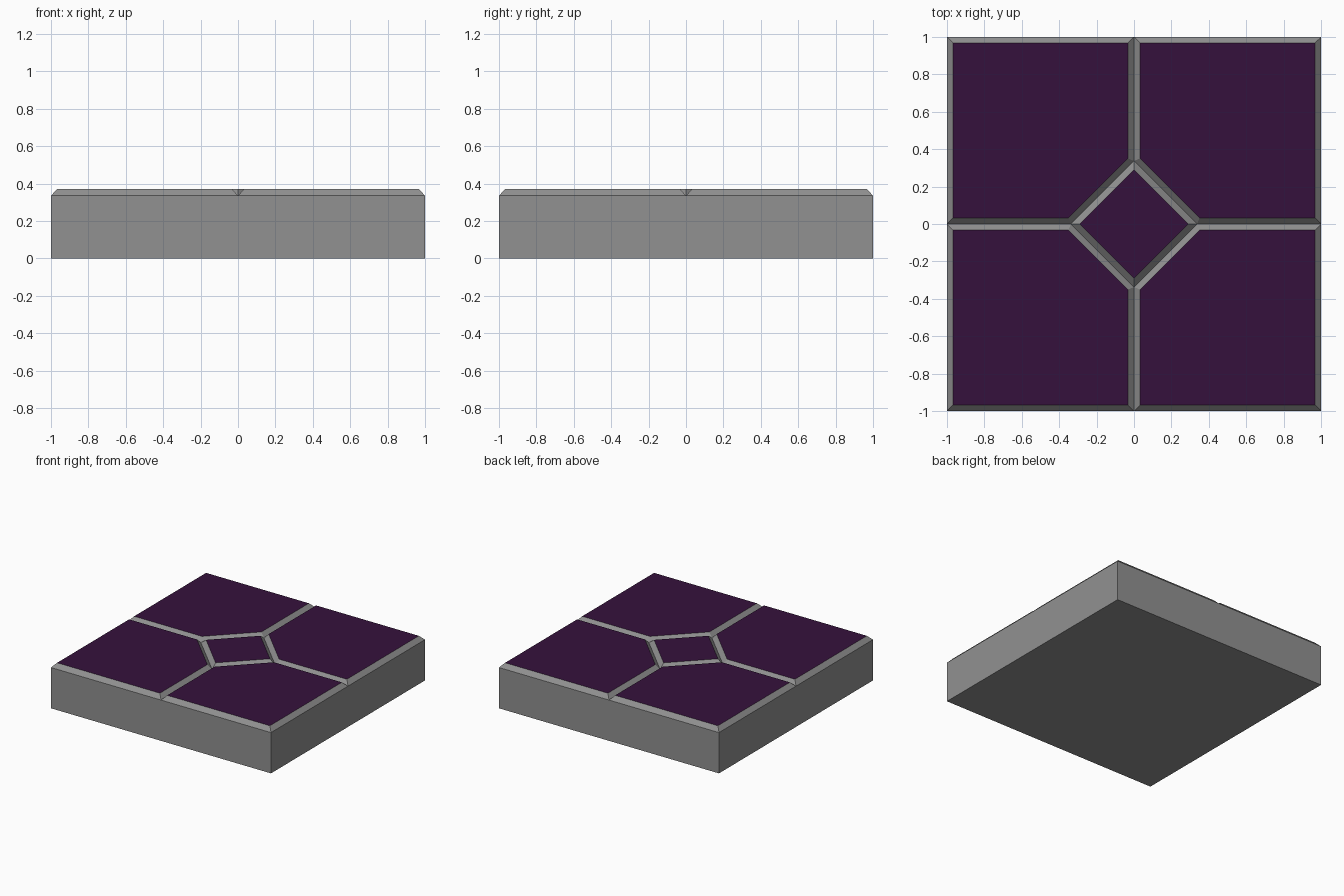
import bpy, bmesh
from math import pi
from mathutils import Matrix, Vector

if "Cube" in bpy.data.objects:
    bpy.data.objects.remove(bpy.data.objects["Cube"])

RIM, TOP, INSET, R = 0.335, 0.37, 0.033, 0.337

purple = bpy.data.materials.new("purple_tile")
purple.diffuse_color = (0.036, 0.0057, 0.045, 1)
purple.use_nodes = True
purple.node_tree.nodes["Principled BSDF"].inputs["Base Color"].default_value = purple.diffuse_color
grey = bpy.data.materials.new("grey_stone")
grey.diffuse_color = (0.283, 0.283, 0.283, 1)
grey.use_nodes = True
grey.node_tree.nodes["Principled BSDF"].inputs["Base Color"].default_value = grey.diffuse_color


def inset_outline(pts, d):
    # Mitred inward offset of a counter-clockwise convex outline
    out = []
    for i, p in enumerate(pts):
        e1 = (p - pts[i - 1]).normalized()
        e2 = (pts[(i + 1) % len(pts)] - p).normalized()
        n1, n2 = Vector((-e1.y, e1.x)), Vector((-e2.y, e2.x))
        out.append(p + (n1 + n2) * d / (1 + n1.dot(n2)))
    return out


def add_prism(name, low, high, z0, z1, top=False, bottom=False):
    bm = bmesh.new()
    a = [bm.verts.new((p.x, p.y, z0)) for p in low]
    b = [bm.verts.new((p.x, p.y, z1)) for p in high]
    n = len(a)
    for i in range(n):
        j = (i + 1) % n
        bm.faces.new((a[i], a[j], b[j], b[i]))
    if top:
        bm.faces.new(b).material_index = 1
    if bottom:
        bm.faces.new(a[::-1])
    me = bpy.data.meshes.new(name)
    me.materials.append(grey)
    me.materials.append(purple)
    bm.to_mesh(me)
    bm.free()
    ob = bpy.data.objects.new(name, me)
    bpy.context.collection.objects.link(ob)
    return ob


def outline(*pts):
    return [Vector(p) for p in pts]


# Base slab, its top covered by the tiles
square = outline((-1, -1), (1, -1), (1, 1), (-1, 1))
add_prism("base_slab", square, square, 0, RIM, bottom=True)

# Centre diamond tile with sloped edges
diamond = outline((R, 0), (0, R), (-R, 0), (0, -R))
add_prism("centre_tile", diamond, inset_outline(diamond, INSET), RIM, TOP, top=True)

# Four corner tiles, one outline turned around the centre
corner = outline((R, 0), (1, 0), (1, 1), (0, 1), (0, R))
for k in range(4):
    turn = Matrix.Rotation(k * pi / 2, 2)
    low = [turn @ p for p in corner]
    add_prism(f"corner_tile_{k + 1}", low, inset_outline(low, INSET), RIM, TOP, top=True)
